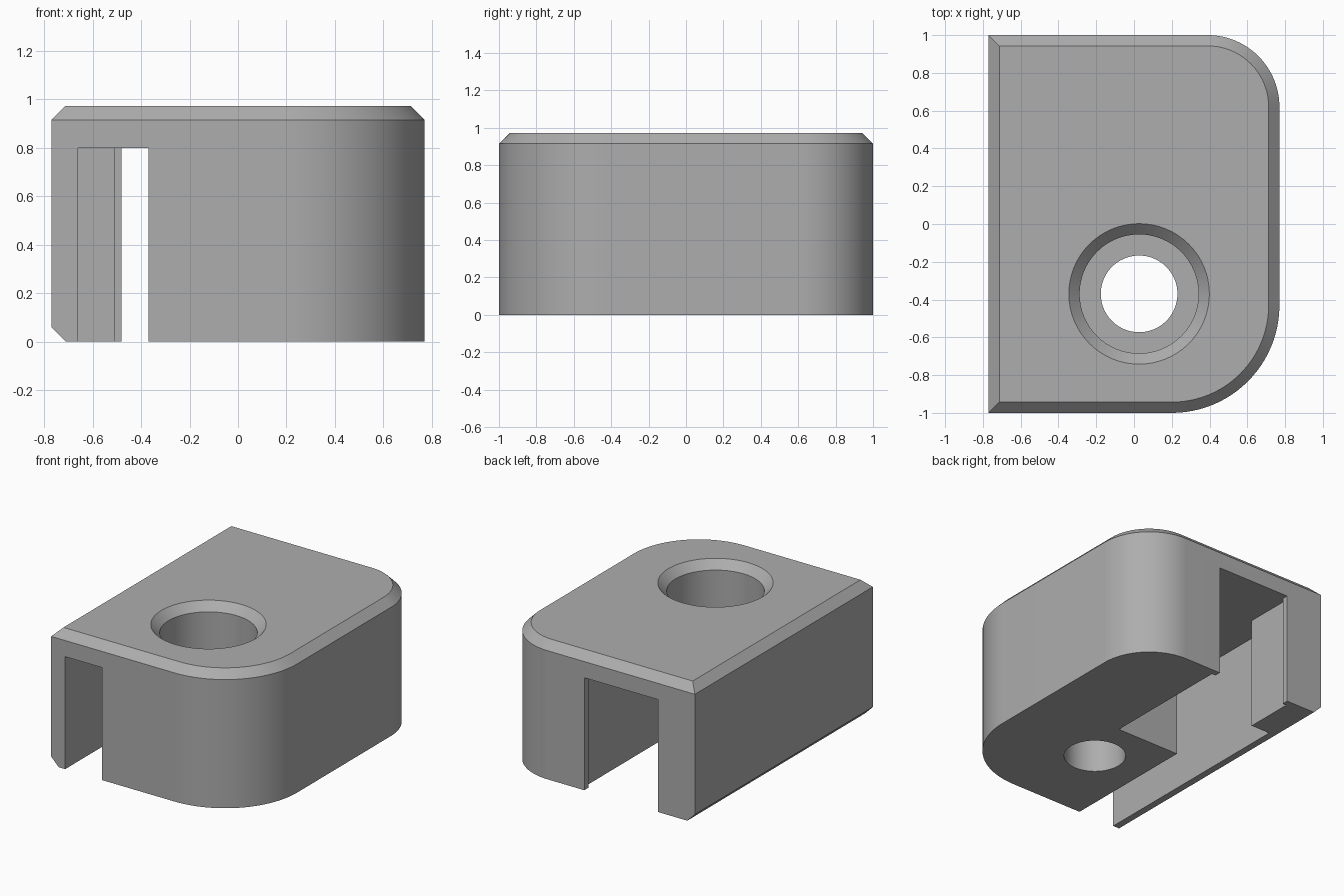
import bpy
import bmesh
import math

if "Cube" in bpy.data.objects:
    bpy.data.objects.remove(bpy.data.objects["Cube"])

grey = bpy.data.materials.new("plain grey")
grey.diffuse_color = (0.42, 0.42, 0.42, 1)
grey.use_nodes = True
grey.node_tree.nodes["Principled BSDF"].inputs["Base Color"].default_value = grey.diffuse_color


def arc(cx, cy, r, a0, a1, n=24):
    return [(cx + r * math.cos(math.radians(a0 + (a1 - a0) * i / n)),
             cy + r * math.sin(math.radians(a0 + (a1 - a0) * i / n))) for i in range(n + 1)]


def body_outline(d):
    # plan outline pulled inwards by d
    return ([(-0.77 + d, 1 - d), (-0.77 + d, -1 + d)]
            + arc(0.20, -0.43, 0.57 - d, -90, 0)
            + arc(0.39, 0.62, 0.38 - d, 0, 90))


def loft(name, rings):
    # closed solid through rings of (points, z)
    bm = bmesh.new()
    loops = [[bm.verts.new((x, y, z)) for x, y in pts] for pts, z in rings]
    n = len(loops[0])
    for a, b in zip(loops, loops[1:]):
        for i in range(n):
            j = (i + 1) % n
            bm.faces.new((a[i], a[j], b[j], b[i]))
    bm.faces.new(loops[0][::-1])
    bm.faces.new(loops[-1])
    bmesh.ops.recalc_face_normals(bm, faces=bm.faces)
    mesh = bpy.data.meshes.new(name)
    bm.to_mesh(mesh)
    bm.free()
    ob = bpy.data.objects.new(name, mesh)
    bpy.context.collection.objects.link(ob)
    return ob


def circle(r):
    return arc(0.027, -0.37, r, 0, 360 - 5.625, 63)


def cut(target, name, rings):
    cutter = loft(name, rings)
    mod = target.modifiers.new(name, 'BOOLEAN')
    mod.object = cutter
    mod.operation = 'DIFFERENCE'
    mod.solver = 'EXACT'
    bpy.context.view_layer.objects.active = target
    bpy.ops.object.modifier_apply(modifier=name)
    bpy.data.objects.remove(cutter)


# Rounded block with a chamfered top rim
block = loft("clamp_block", [(body_outline(0), 0), (body_outline(0), 0.915),
                             (body_outline(0.057), 0.972)])
block.data.materials.append(grey)

# Slot: front channel, then wider rear pocket with a narrow lip at the back
slot = [(-0.66, -1.1), (-0.37, -1.1), (-0.37, 0), (0.13, 0), (0.13, 0.955), (0.10, 0.955),
        (0.10, 1.1), (-0.48, 1.1), (-0.48, 0.955), (-0.51, 0.955), (-0.51, 0.60), (-0.66, 0.60)]
cut(block, "slot_cut", [(slot, -0.1), (slot, 0.80)])

# Screw hole with countersunk, counterbored head seat
cut(block, "hole_cut", [(circle(0.203), -0.1), (circle(0.203), 0.40), (circle(0.315), 0.40),
                        (circle(0.315), 0.915), (circle(0.372), 0.972), (circle(0.372), 1.1)])

# Chamfer along the lower outer edge
edge = [(-0.9, -1.1), (-0.71, -1.1), (-0.71, 1.1), (-0.9, 1.1)]
top = [(-0.9, -1.1), (-0.77, -1.1), (-0.77, 1.1), (-0.9, 1.1)]
low = [(-0.9, -1.1), (-0.65, -1.1), (-0.65, 1.1), (-0.9, 1.1)]
cut(block, "edge_cut", [(low, -0.06), (edge, 0), (top, 0.06)])

block.select_set(True)
bpy.context.view_layer.objects.active = block
bpy.ops.object.shade_smooth_by_angle(angle=math.radians(25))
